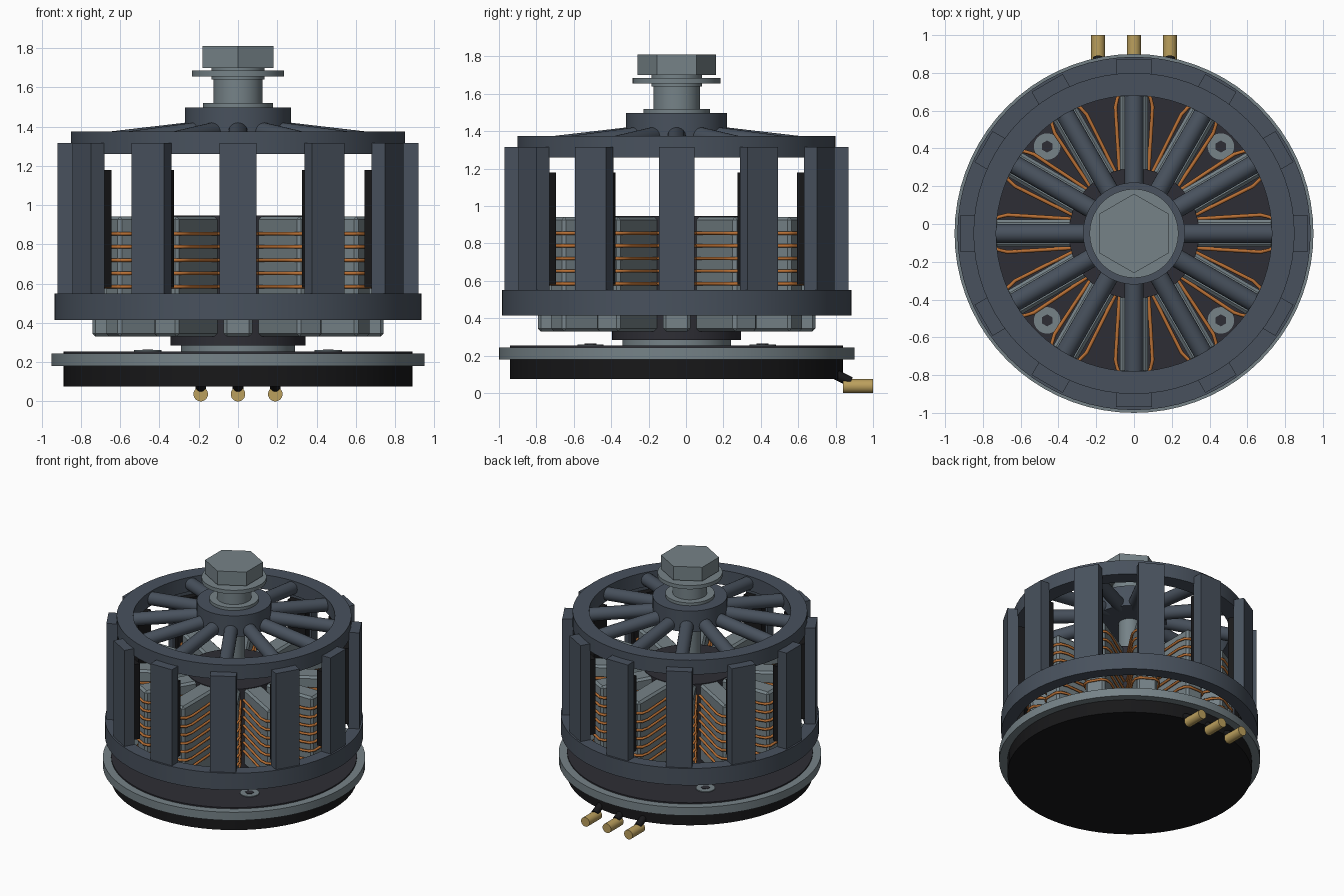
import bpy, bmesh
from math import pi, sin, cos
from mathutils import Vector, Matrix

if "Cube" in bpy.data.objects:
    bpy.data.objects.remove(bpy.data.objects["Cube"], do_unlink=True)

CENTRE_Y = -0.05
ARMS = 12


def material(name, rgb):
    m = bpy.data.materials.new(name)
    m.use_nodes = True
    m.diffuse_color = (*rgb, 1)
    bsdf = next(n for n in m.node_tree.nodes if n.type == 'BSDF_PRINCIPLED')
    bsdf.inputs["Base Color"].default_value = (*rgb, 1)
    return m


slate = material("slate blue", (0.065, 0.083, 0.11))
steel = material("grey steel", (0.18, 0.225, 0.245))
dark = material("dark charcoal", (0.027, 0.027, 0.035))
black = material("black", (0.009, 0.009, 0.01))
copper = material("copper", (0.48, 0.16, 0.035))
gold = material("gold", (0.5, 0.35, 0.11))


def add(name, mesh, loc=(0, CENTRE_Y, 0), turn=0):
    ob = bpy.data.objects.new(name, mesh)
    bpy.context.collection.objects.link(ob)
    ob.location = loc
    ob.rotation_euler.z = turn
    return ob


def to_mesh(bm, name, mat, smooth=True):
    bmesh.ops.recalc_face_normals(bm, faces=bm.faces)
    for f in bm.faces:
        f.smooth = smooth
    for e in bm.edges:
        e.smooth = smooth and e.calc_face_angle(0) < 0.6
    me = bpy.data.meshes.new(name)
    bm.to_mesh(me)
    bm.free()
    me.materials.append(mat)
    return me


def lathe(name, profile, mat, sides=72, loc=(0, CENTRE_Y, 0), closed=False):
    """Revolve (radius, z) points; open profiles get flat end caps."""
    bm = bmesh.new()
    rings = [[bm.verts.new((r * sin(2 * pi * i / sides), r * cos(2 * pi * i / sides), z))
              for i in range(sides)] for r, z in profile]
    pairs = list(zip(rings, rings[1:]))
    if closed:
        pairs.append((rings[-1], rings[0]))
    else:
        bm.faces.new(rings[0])
        bm.faces.new(rings[-1])
    for a, b in pairs:
        for i in range(sides):
            j = (i + 1) % sides
            bm.faces.new((a[i], a[j], b[j], b[i]))
    return add(name, to_mesh(bm, name, mat, sides > 8), loc)


def disc(name, r, z0, z1, mat, **kw):
    return lathe(name, [(r, z0), (r, z1)], mat, **kw)


def ring(name, r0, r1, z0, z1, mat):
    return lathe(name, [(r0, z0), (r1, z0), (r1, z1), (r0, z1)], mat, closed=True)


def block(name, r0, r1, half, z0, z1, mat, chamfer=0):
    """Box reaching along +x from r0 to r1."""
    bm = bmesh.new()
    bmesh.ops.create_cube(bm, size=1)
    bmesh.ops.scale(bm, vec=(r1 - r0, 2 * half, z1 - z0), verts=bm.verts)
    bmesh.ops.translate(bm, vec=((r0 + r1) / 2, 0, (z0 + z1) / 2), verts=bm.verts)
    if chamfer:
        bmesh.ops.bevel(bm, geom=list(bm.edges), offset=chamfer, segments=1,
                        affect='EDGES')
    return to_mesh(bm, name, mat, False)


def rod(bm, a, b, r, sides=24):
    a, b = Vector(a), Vector(b)
    rot = (b - a).to_track_quat('Z', 'Y').to_matrix().to_4x4()
    bmesh.ops.create_cone(bm, cap_ends=True, segments=sides, radius1=r, radius2=r,
                          depth=(b - a).length,
                          matrix=Matrix.Translation((a + b) / 2) @ rot)


def rod_mesh(name, a, b, r, mat):
    bm = bmesh.new()
    rod(bm, a, b, r)
    return to_mesh(bm, name, mat)


def repeat(name, mesh):
    for i in range(ARMS):
        add(f"{name}_{i + 1}", mesh, turn=2 * pi * i / ARMS)


# Base and mounting flange
disc("base_body", 0.89, 0.075, 0.2, black)
disc("base_top", 0.89, 0.2, 0.255, dark)
ring("base_flange", 0.86, 0.95, 0.18, 0.245, steel)
for sx in (-1, 1):
    for sy in (-1, 1):
        at = (sx * 0.46, CENTRE_Y + sy * 0.46, 0)
        disc("base_screw", 0.07, 0.25, 0.261, steel, sides=32, loc=at)
        disc("screw_socket", 0.032, 0.256, 0.264, dark, sides=6, loc=at)

# Central core and shaft
disc("bearing_spacer", 0.29, 0.25, 0.29, steel)
disc("stator_core", 0.345, 0.285, 0.947, dark)
disc("inner_shaft", 0.08, 0.9, 1.35, steel, sides=32)

# Stator teeth
repeat("stator_tooth", block("stator_tooth", 0.3, 0.742, 0.073, 0.33, 0.942, steel, 0.016))

# Coil wires: stacked loops hugging each tooth
curve = bpy.data.curves.new("coil_path", 'CURVE')
curve.dimensions = '3D'
curve.bevel_depth = 0.01
curve.bevel_resolution = 1
half_loop = [(0.31, 0.076), (0.5, 0.088), (0.67, 0.098), (0.725, 0.085), (0.748, 0.05)]
loop = half_loop + [(x, -y) for x, y in reversed(half_loop)]
for k in range(7):
    s = curve.splines.new('POLY')
    s.points.add(len(loop) - 1)
    for p, (x, y) in zip(s.points, loop):
        p.co = (x, y, 0.45 + 0.0675 * k, 1)
path_ob = bpy.data.objects.new("coil_path", curve)
bpy.context.collection.objects.link(path_ob)
bpy.context.view_layer.update()
coil = bpy.data.meshes.new_from_object(path_ob.evaluated_get(bpy.context.evaluated_depsgraph_get()))
bpy.data.objects.remove(path_ob)
coil.materials.clear()
coil.materials.append(copper)
coil.shade_smooth()
repeat("coil", coil)

# Rotor cage: rings, uprights, magnets, spokes and hub
ring("lower_ring", 0.84, 0.935, 0.415, 0.55, slate)
ring("upper_ring", 0.73, 0.85, 1.26, 1.375, slate)
repeat("upright", block("upright", 0.84, 0.92, 0.095, 0.45, 1.317, slate))
repeat("magnet", block("magnet", 0.79, 0.845, 0.08, 0.58, 1.18, black))
repeat("spoke", rod_mesh("spoke", (0.2, 0, 1.378), (0.78, 0, 1.31), 0.05, slate))
disc("hub", 0.27, 1.33, 1.497, slate)

# Propeller adapter, washer and hex bolt
lathe("adapter", [(0.178, 1.49), (0.178, 1.52), (0.125, 1.52), (0.125, 1.64),
                  (0.135, 1.64), (0.135, 1.7)], steel)
disc("washer", 0.235, 1.655, 1.685, steel)
disc("hex_head", 0.21, 1.7, 1.81, steel, sides=6)

# Power leads with bullet connectors
for x in (-0.19, 0, 0.19):
    add("lead", rod_mesh("lead", (x, 0.77, 0.115), (x, 0.88, 0.06), 0.027, black), (0, 0, 0))
    add("connector", rod_mesh("connector", (x, 0.84, 0.037), (x, 1, 0.037), 0.037, gold), (0, 0, 0))
